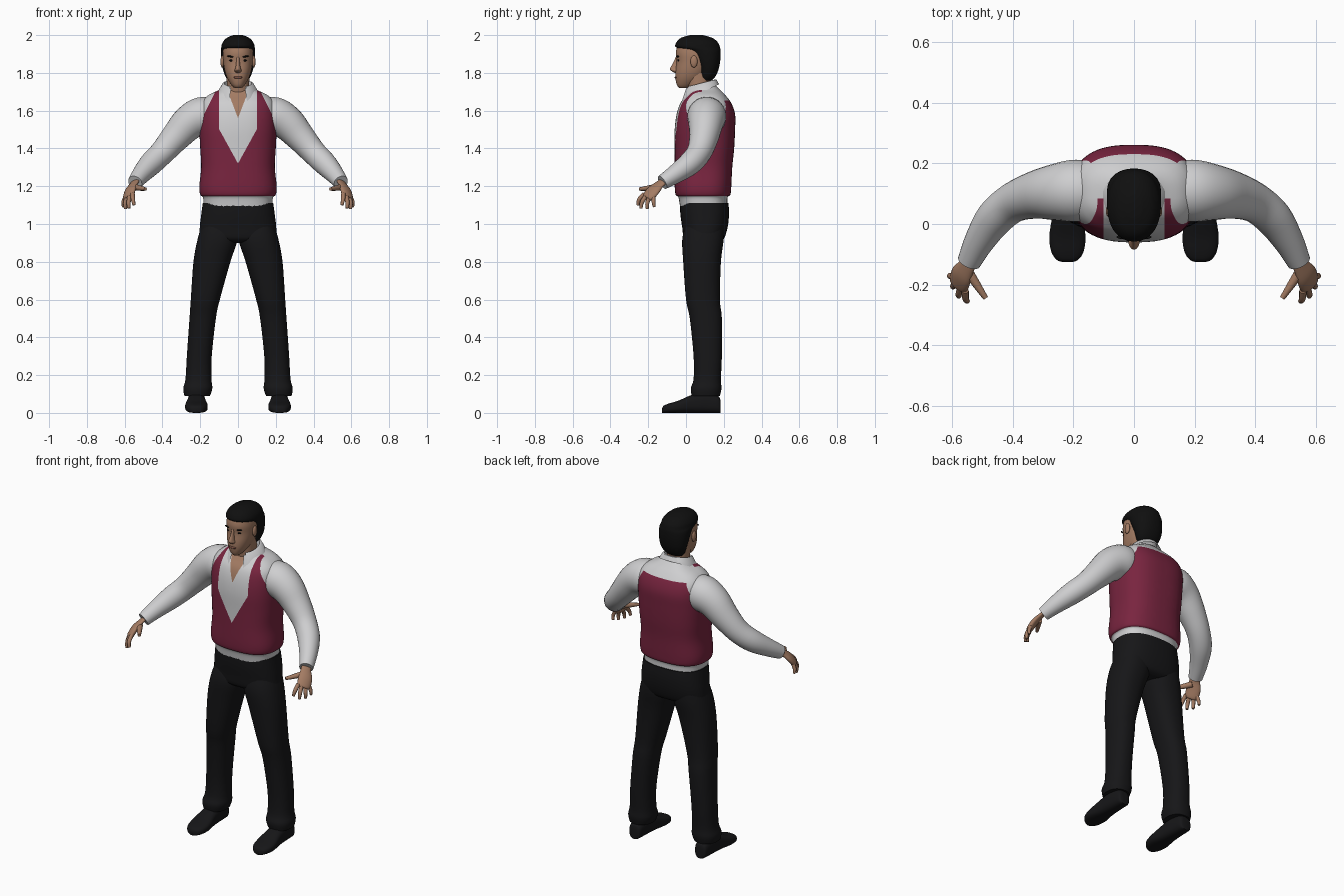
import bpy, bmesh, math
from mathutils import Vector, Matrix

cube = bpy.data.objects.get("Cube")
if cube:
    bpy.data.objects.remove(cube, do_unlink=True)


def material(name, red, green, blue):
    mat = bpy.data.materials.new(name)
    mat.use_nodes = True
    colour = (red, green, blue, 1)
    mat.diffuse_color = colour
    shader = mat.node_tree.nodes["Principled BSDF"]
    shader.inputs["Base Color"].default_value = colour
    shader.inputs["Roughness"].default_value = 0.8
    return mat


SHIRT = material("white shirt", .62, .62, .63)
VEST = material("wine vest", .19, .018, .05)
SKIN = material("tan skin", .37, .2, .125)
TROUSER = material("black trousers", .008, .008, .009)
HAIR = material("black hair", .005, .005, .005)
LIP = material("brown lips", .22, .09, .065)


def finish(name, bm, mats, angle=55):
    """Turn a bmesh into a smooth shaded object."""
    bmesh.ops.recalc_face_normals(bm, faces=bm.faces)
    mesh = bpy.data.meshes.new(name)
    bm.to_mesh(mesh)
    bm.free()
    for mat in mats:
        mesh.materials.append(mat)
    obj = bpy.data.objects.new(name, mesh)
    bpy.context.collection.objects.link(obj)
    bpy.ops.object.select_all(action="DESELECT")
    obj.select_set(True)
    bpy.context.view_layer.objects.active = obj
    bpy.ops.object.shade_smooth_by_angle(angle=math.radians(angle))
    return obj


def dense(rows, steps):
    """Pass a smooth spline through the rows of numbers."""
    padded = [rows[0], *rows, rows[-1]]
    result = []
    for a, b, c, d in zip(padded, padded[1:], padded[2:], padded[3:]):
        for step in range(steps):
            t = step / steps
            result.append([q + t / 2 * (r - p + t * (2 * p - 5 * q + 4 * r - s + t * (3 * (q - r) + s - p)))
                           for p, q, r, s in zip(a, b, c, d)])
    return result + [list(rows[-1])]


def loft(rings, segments, power, caps=True):
    """Skin a list of (centre, half axis, half axis) super-ellipses."""
    bm = bmesh.new()
    loops = []
    for centre, u, v in rings:
        loop = []
        for i in range(segments):
            angle = math.tau * (i + .5) / segments
            c, s = math.cos(angle), math.sin(angle)
            across = math.copysign(abs(c) ** (2 / power), c)
            along = math.copysign(abs(s) ** (2 / power), s)
            loop.append(bm.verts.new(centre + u * across + v * along))
        loops.append(loop)
    for low, high in zip(loops, loops[1:]):
        for i in range(segments):
            j = (i + 1) % segments
            bm.faces.new((low[i], low[j], high[j], high[i]))
    if caps:
        bm.faces.new(loops[0])
        bm.faces.new(loops[-1])
    return bm


def stack(rows, side=1, segments=40, power=2.3, steps=4):
    """Loft level slices given in hundredths: height, centre x, half width, front, back."""
    rings = []
    for z, x, w, front, back in dense(rows, steps):
        rings.append((Vector((side * x, (front + back) / 2, z)) / 100,
                      Vector((w, 0, 0)) / 100, Vector((0, (back - front) / 2, 0)) / 100))
    return loft(rings, segments, power)


def tube(path, side=1, across=(0, 0, 1), flat=1, segments=20, steps=4):
    """Loft along a path given in hundredths: x, y, z, radius."""
    points = [(side * x / 100, y / 100, z / 100, r / 100) for x, y, z, r in dense(path, steps)]
    rings = []
    for i, (x, y, z, r) in enumerate(points):
        before = Vector(points[max(i - 1, 0)][:3])
        after = Vector(points[min(i + 1, len(points) - 1)][:3])
        tangent = (after - before).normalized()
        u = Vector((across[0] * side, across[1], across[2]))
        u = (u - tangent * u.dot(tangent)).normalized()
        rings.append((Vector((x, y, z)), u * r, tangent.cross(u) * r * flat))
    return loft(rings, segments, 2)


def ball(name, centre, radii, mat, turn=0):
    bm = bmesh.new()
    place = (Matrix.Translation(Vector(centre) / 100) @ Matrix.Rotation(turn, 4, "Y")
             @ Matrix.Diagonal((*(Vector(radii) / 100), 1)))
    bmesh.ops.create_uvsphere(bm, u_segments=16, v_segments=10, radius=1, matrix=place)
    finish(name, bm, [mat])


# Torso: shirt, vest and open neck on one body
torso = stack([(108, 0, 18, -3, 22), (114, 0, 18.5, -4, 22), (115.5, 0, 20, -5.5, 23.5),
               (120, 0, 20.5, -6, 24), (130, 0, 19.5, -6, 24.5), (140, 0, 20, -6, 25.5),
               (150, 0, 20.5, -6, 26), (158, 0, 20.5, -5, 26), (164, 0, 19.5, -3, 24),
               (168, 0, 16, 0, 21), (171, 0, 10, 2, 18), (173, 0, 7, 3, 16)],
              segments=64, power=2.6, steps=5)


def neckline(z):
    return min(.1, (z - 1.32) * .55)


def armhole(z):
    return .13 + (1.68 - z) * .5


def open_neck(z):
    return (z - 1.56) * .38


def cut(point, normal):
    bmesh.ops.bisect_plane(torso, geom=torso.verts[:] + torso.edges[:] + torso.faces[:],
                           dist=1e-5, plane_co=point, plane_no=normal)


for sign in (1, -1):
    cut((0, 0, 1.32), (sign, 0, -.55))
    cut((sign * .1, 0, 1.5), (1, 0, 0))
    cut((sign * .13, 0, 1.68), (sign, 0, .5))
    cut((0, 0, 1.56), (sign, 0, -.38))
cut((0, 0, 1.148), (0, 0, 1))
cut((0, 0, 1.655), (0, 0, 1))
cut((0, .085, 0), (0, 1, 0))
for face in torso.faces:
    middle = face.calc_center_median()
    x, z = abs(middle.x), middle.z
    vest = z > 1.148 and x < armhole(z)
    if middle.y < .085:
        vest = vest and x > neckline(z)
        face.material_index = 2 if x < open_neck(z) else int(vest)
    else:
        face.material_index = int(vest and z < 1.655)
finish("torso", torso, [SHIRT, VEST, SKIN])

# Folded collar, open at the front
collar = loft([(Vector((0, .075, 1.70)), Vector((.07, 0, 0)), Vector((0, .07, .02))),
               (Vector((0, .077, 1.745)), Vector((.073, 0, 0)), Vector((0, .077, .02))),
               (Vector((0, .077, 1.74)), Vector((.083, 0, 0)), Vector((0, .085, .025))),
               (Vector((0, .07, 1.69)), Vector((.11, 0, 0)), Vector((0, .105, .05)))],
              48, 2, caps=False)
front = [f for f in collar.faces if f.calc_center_median().y < .07 and abs(f.calc_center_median().x) < .042]
bmesh.ops.delete(collar, geom=front, context="FACES")
finish("collar", collar, [SHIRT])

# Seat of the trousers
finish("trouser_seat", stack([(90, 0, 14, 3, 17), (92, 0, 20, -1, 20), (98, 0, 20.3, -2, 22),
                              (105, 0, 19.5, -3, 22.8), (111, 0, 18.7, -3.3, 22.5)], power=2.5), [TROUSER])

# Neck, head, hair
finish("neck", stack([(164, 0, 6.5, 2, 14), (170, 0, 6, 1.2, 13.5), (180, 0, 6, 0, 13)]), [SKIN])
finish("head", stack([(172, 0, 1.8, -3.5, 1), (173.5, 0, 3.4, -4.8, 4), (177, 0, 5.6, -5.6, 9),
                      (181, 0, 7, -5.6, 12), (186, 0, 7.8, -5, 14), (191, 0, 8, -5.4, 15),
                      (196, 0, 6.8, -3.5, 13), (199, 0, 3, 1, 9)], power=2.2), [SKIN])
finish("hair", stack([(176, 0, 5, 8, 13.5), (178, 0, 6.6, 7, 15.5), (182, 0, 8, 6.5, 17.3),
                      (187, 0, 8.8, 4, 18.2), (191.5, 0, 9, .5, 18.3), (193.5, 0, 8.9, -5.3, 18),
                      (196, 0, 8.2, -5.2, 17), (198.5, 0, 6, -2.8, 14), (200, 0, 2.5, 2, 9)],
                     power=2.2), [HAIR])
finish("nose", stack([(180, 0, 1.1, -6, -3), (181.2, 0, 1.9, -8, -3), (182.3, 0, 1.5, -8.5, -3),
                      (185, 0, 1, -7, -3), (189, 0, .8, -5.2, -3)], segments=16, power=2), [SKIN])
ball("mouth", (0, -5.2, 177.6), (2.5, .8, .7), LIP)

for label, side in (("left", 1), ("right", -1)):
    # Face details
    ball(label + "_ear", (side * 8.3, 4.2, 186), (1, 1.9, 3.2), SKIN)
    ball(label + "_eye", (side * 3.3, -4, 186.6), (1.4, .6, .55), HAIR)
    ball(label + "_eyebrow", (side * 3.5, -4.3, 188.6), (2.3, .7, .45), HAIR, side * -.15)

    # Sleeve, palm and fingers
    finish(label + "_sleeve", tube([(12, 11, 157, 9), (19, 11, 157, 10.3), (26, 10.5, 153.5, 9.3),
                                    (33, 9.5, 146, 7.8), (40, 7, 138, 6.6), (46, 2, 132, 6.2),
                                    (51, -5.5, 126.5, 5), (54.5, -12.5, 122, 3.9)],
                                   side, segments=28), [SHIRT])
    knuckles = (.6, .75, -.15)
    finish(label + "_palm", tube([(53.5, -10.5, 123.5, 2.7), (55.3, -14, 121, 3), (57, -17, 118, 4),
                                  (58, -20, 114.5, 3.8), (58.2, -20.7, 113.7, 2.5)],
                                 side, knuckles, .45), [SKIN])
    fingers = {
        "index": [(55.8, -22, 116, 1.2), (55.6, -24.8, 113, 1.1), (55, -25.5, 110, .8)],
        "middle": [(57.3, -21, 115, 1.2), (57.9, -23.3, 111.5, 1.1), (57.8, -23.8, 108.3, .8)],
        "ring": [(58.7, -19.2, 114.5, 1.2), (59.7, -20.5, 111, 1.1), (59.6, -20.5, 108, .8)],
        "little": [(59.5, -17.2, 114.5, 1.1), (60.8, -17.2, 111.5, 1), (60.7, -16.8, 109, .7)],
        "thumb": [(55, -15.5, 119.5, 1.8), (52, -20, 119, 1.4), (49, -24.5, 118.5, .9)],
    }
    for finger, path in fingers.items():
        finish(label + "_" + finger, tube(path, side, knuckles, segments=10), [SKIN])

    # Trouser leg with a loose hem
    finish(label + "_trouser_leg", stack([(100, 10, 9, 0, 20), (92, 10.8, 10.6, -2, 20),
                                          (80, 13.8, 9.8, -1.5, 18.5), (60, 17.3, 7.7, 0, 18),
                                          (50, 18.7, 7, 2, 19), (30, 20.5, 6.6, 4, 19),
                                          (18, 20.9, 6.9, 4, 18.5), (13, 21.3, 7.7, 2.5, 18.8),
                                          (9, 21.6, 6.8, 3, 18)], side), [TROUSER])

    # Shoe, lofted from heel to toe
    rings = []
    for y, width, height in dense([(18.3, 2.5, 6), (17, 3.8, 9), (10, 4.5, 11), (3, 5, 9.5),
                                   (-4, 6, 6.5), (-9, 5.4, 5), (-11.8, 3.6, 3.8), (-12.6, 1.5, 2.5)], 4):
        rings.append((Vector((side * 22, y, height / 2)) / 100,
                      Vector((width, 0, 0)) / 100, Vector((0, 0, height / 2)) / 100))
    finish(label + "_shoe", loft(rings, 28, 2.8), [TROUSER])
